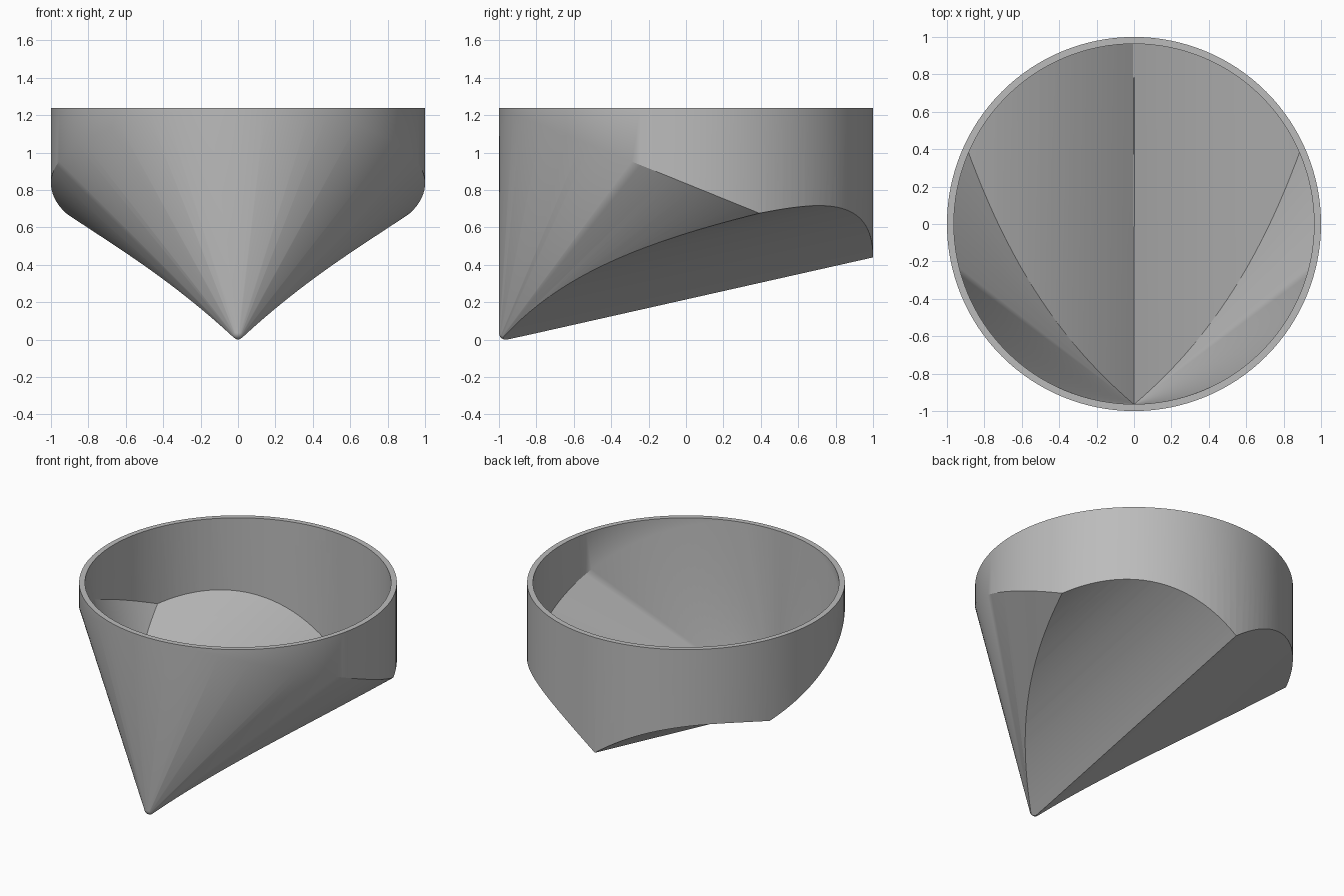
import bpy
import bmesh
import math

cube = bpy.data.objects.get("Cube")
if cube:
    bpy.data.objects.remove(cube, do_unlink=True)

SEGMENTS = 128
HEIGHT = 1.24
WALL = 0.037

grey = bpy.data.materials.new("plain grey")
grey.use_nodes = True
grey.diffuse_color = (0.5, 0.5, 0.5, 1)
grey.node_tree.nodes["Principled BSDF"].inputs["Base Color"].default_value = (0.5, 0.5, 0.5, 1)


def to_object(name, bm):
    bmesh.ops.recalc_face_normals(bm, faces=bm.faces)
    mesh = bpy.data.meshes.new(name)
    bm.to_mesh(mesh)
    bm.free()
    mesh.materials.append(grey)
    obj = bpy.data.objects.new(name, mesh)
    bpy.context.collection.objects.link(obj)
    return obj


def spouted_body(name, radius, lift, top, tip_radius):
    """Cylinder with a slanted base, drawn down to a tip below its front wall."""
    bm = bmesh.new()
    for i in range(SEGMENTS):
        a = 2 * math.pi * i / SEGMENTS
        x, y = radius * math.sin(a), -radius * math.cos(a)
        bm.verts.new((x, y, top))
        base = 0.835 - 0.405 * y + lift
        if base < top - 0.004:
            bm.verts.new((x, y, base))
    tip = (0, WALL - 1, WALL)
    if tip_radius:
        ball = bmesh.ops.create_uvsphere(bm, u_segments=24, v_segments=16, radius=tip_radius)
        bmesh.ops.translate(bm, verts=ball["verts"], vec=tip)
        bmesh.ops.delete(bm, geom=list(bm.faces), context="FACES_ONLY")
        bmesh.ops.delete(bm, geom=list(bm.edges), context="EDGES_FACES")
        if not bm.verts:
            raise RuntimeError("empty body")
    else:
        bm.verts.new(tip)
    hull = bmesh.ops.convex_hull(bm, input=list(bm.verts))
    loose = [v for v in bm.verts if not v.link_faces]
    bmesh.ops.delete(bm, geom=loose, context="VERTS")
    return to_object(name, bm)


def keel_cutter(name, lift):
    """Two arched slopes meeting in a rising keel, filled downwards."""
    bm = bmesh.new()
    steps, width, reach = 24, 1.1, 1.3
    profile = []
    for i in range(-steps, steps + 1):
        x = width * i / steps
        profile.append((x, 0.375 * (1 - (1 - abs(x)) ** 2) + lift))
    profile += [(width, -1), (-width, -1)]
    rings = []
    for y in (-reach, reach):
        rise = 0.44 - 0.225 * (1 - y)
        rings.append([bm.verts.new((x, y, z + rise)) for x, z in profile])
    n = len(profile)
    for i in range(n):
        j = (i + 1) % n
        bm.faces.new((rings[0][i], rings[0][j], rings[1][j], rings[1][i]))
    for ring in rings:
        bm.faces.new(ring)
    return to_object(name, bm)


def subtract(target, cutter):
    mod = target.modifiers.new("cut", "BOOLEAN")
    mod.operation = "DIFFERENCE"
    mod.solver = "EXACT"
    mod.object = cutter
    bpy.context.view_layer.objects.active = target
    bpy.ops.object.modifier_apply(modifier=mod.name)
    bpy.data.objects.remove(cutter, do_unlink=True)


# Outer shell and inner cavity, each with its arched keel floor
cup = spouted_body("scoop_cup", 1.0, 0.0, HEIGHT, WALL)
subtract(cup, keel_cutter("outer_keel_cutter", 0.0))
cavity = spouted_body("cavity_cutter", 1 - WALL, 0.03, HEIGHT + 0.06, 0)
subtract(cavity, keel_cutter("inner_keel_cutter", 0.04))
subtract(cup, cavity)

# Smooth walls with crisp creases
bpy.ops.object.select_all(action="DESELECT")
cup.select_set(True)
bpy.context.view_layer.objects.active = cup
bpy.ops.object.shade_smooth_by_angle(angle=math.radians(30))
